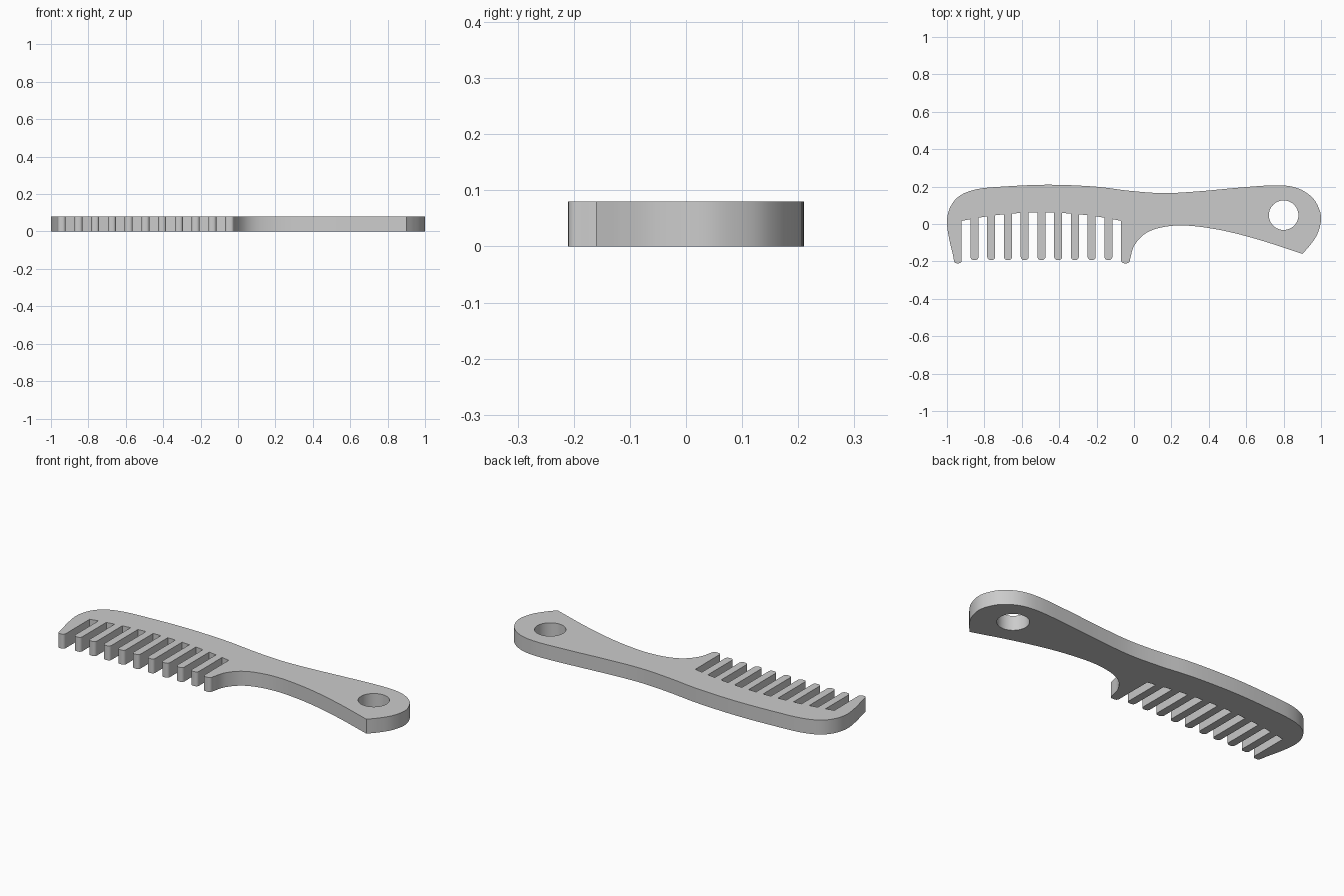
import bpy
import bmesh
from math import cos, sin, pi, radians
from mathutils import Vector

THICKNESS = 0.08
PITCH = 0.0895
TOOTH = 0.0425
FIRST_TOOTH = -0.853
INNER_TEETH = 9

default = bpy.data.objects.get("Cube")
if default:
    bpy.data.objects.remove(default)


def smooth_path(points, steps=8):
    """Catmull-Rom curve through the points, ends included."""
    pts = [Vector(p) for p in points]
    pts = [2 * pts[0] - pts[1]] + pts + [2 * pts[-1] - pts[-2]]
    out = []
    for a, b, c, d in zip(pts, pts[1:], pts[2:], pts[3:]):
        for i in range(steps):
            t = i / steps
            out.append(0.5 * (2 * b + (c - a) * t + (2 * a - 5 * b + 4 * c - d) * t**2
                              + (3 * b - a - 3 * c + d) * t**3))
    return out + [pts[-2]]


def tooth_tip(left, right, bottom, radius=0.016):
    """Rounded tooth end, traced from its left side to its right side."""
    out = []
    for centre, start in ((left + radius, pi), (right - radius, 1.5 * pi)):
        for i in range(6):
            a = start + i * pi / 10
            out.append(Vector((centre + radius * cos(a), bottom + radius + radius * sin(a))))
    return out


def gap_top(x):
    """Arched line that the roots of the teeth follow."""
    return 0.062 - 0.25 * (x + 0.495) ** 2


# Left end, spine and rounded handle end
outline = smooth_path([
    (-0.968, -0.165), (-0.99, -0.07), (-1.0, 0.02), (-0.98, 0.095), (-0.93, 0.152),
    (-0.84, 0.186), (-0.70, 0.2), (-0.46, 0.21), (-0.21, 0.2), (-0.02, 0.177),
    (0.16, 0.165), (0.35, 0.175), (0.57, 0.195), (0.76, 0.207), (0.87, 0.193),
    (0.95, 0.145), (0.99, 0.08), (1.0, 0.02), (0.98, -0.055), (0.94, -0.115),
    (0.90, -0.16)])

# Underside of the handle, down to the last tooth
outline += smooth_path([
    (0.90, -0.16), (0.67, -0.085), (0.46, -0.032), (0.27, -0.008), (0.14, -0.02),
    (0.055, -0.055), (0.0, -0.118), (-0.02, -0.185)])[1:]

# Teeth, traced from the handle side back to the left end
centres = [FIRST_TOOTH + i * PITCH for i in range(INNER_TEETH)]
half = TOOTH / 2
tips = [tooth_tip(-0.963, centres[0] - PITCH + half, -0.21)]
tips += [tooth_tip(c - half, c + half, -0.192) for c in centres]
tips += [tooth_tip(centres[-1] + PITCH - half, -0.022, -0.21)]
for i, tip in enumerate(reversed(tips)):
    if i:
        x = tip[-1].x
        outline.append(Vector((x, gap_top(x))))
    outline += reversed(tip)
    if i < len(tips) - 1:
        x = tip[0].x
        outline.append(Vector((x, gap_top(x))))

# Hanging hole
hole = [Vector((0.80 + 0.079 * cos(a), 0.047 + 0.079 * sin(a)))
        for a in (2 * pi * i / 48 for i in range(48))]

# Fill the profile and give it thickness
bm = bmesh.new()
for loop in (outline, hole):
    verts = [bm.verts.new((p.x, p.y, 0)) for p in loop]
    for a, b in zip(verts, verts[1:] + verts[:1]):
        bm.edges.new((a, b))
bmesh.ops.remove_doubles(bm, verts=bm.verts[:], dist=0.0005)
bmesh.ops.triangle_fill(bm, use_beauty=True, edges=bm.edges[:])
top = bmesh.ops.extrude_face_region(bm, geom=bm.faces[:], use_keep_orig=True)["geom"]
bmesh.ops.translate(bm, vec=(0, 0, THICKNESS),
                    verts=[g for g in top if isinstance(g, bmesh.types.BMVert)])
bmesh.ops.recalc_face_normals(bm, faces=bm.faces[:])
mesh = bpy.data.meshes.new("comb")
bm.to_mesh(mesh)
bm.free()

comb = bpy.data.objects.new("comb", mesh)
bpy.context.collection.objects.link(comb)

# Plain grey plastic
grey = bpy.data.materials.new("light grey plastic")
grey.use_nodes = True
colour = (0.6, 0.6, 0.6, 1)
grey.diffuse_color = colour
grey.node_tree.nodes["Principled BSDF"].inputs["Base Color"].default_value = colour
mesh.materials.append(grey)

bpy.ops.object.select_all(action="DESELECT")
comb.select_set(True)
bpy.context.view_layer.objects.active = comb
bpy.ops.object.shade_smooth_by_angle(angle=radians(30))
